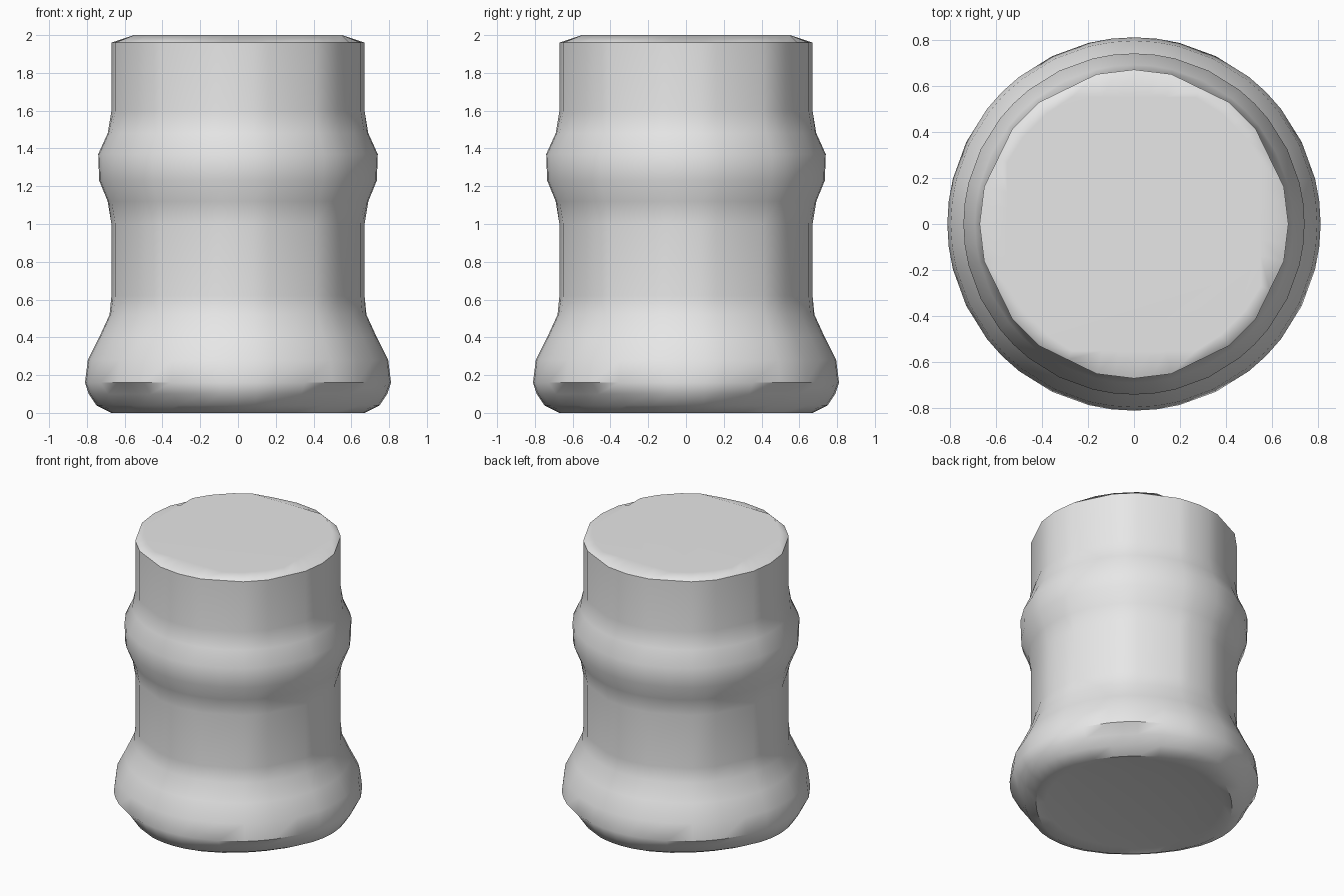
import bpy, bmesh
from math import sin, cos, radians

if "Cube" in bpy.data.objects:
    bpy.data.objects.remove(bpy.data.objects["Cube"])

# One grey material for the whole turned body
grey = bpy.data.materials.new("plain_grey")
grey.use_nodes = True
colour = (0.8, 0.8, 0.8, 1)
grey.diffuse_color = colour
bsdf = grey.node_tree.nodes["Principled BSDF"]
bsdf.inputs["Base Color"].default_value = colour
bsdf.inputs["Roughness"].default_value = 0.6

# Unevenly spaced corners of the straight walls, with a midpoint between each pair
corners = [q * 90 + a for q in range(4) for a in (0, 14, 38, 52, 76)]
angles = []
for a, b in zip(corners, corners[1:] + [360]):
    half = radians(b - a) / 2
    angles += [(radians(a), 1.0), (radians(a) + half, cos(half))]


def round_ring(r, t, flat):
    return r


def wall_ring(r, t, flat):
    return r * flat


def cut_ring(r, t, flat):
    """Circle pulled in on the diagonals."""
    return r * (1 - 0.05 * sin(2 * t) ** 2)


def octagon_ring(r, t, flat):
    c, s = abs(cos(t)), abs(sin(t))
    return r * min(1 / max(c, s), 1.56 / (c + s))


# Radius, height and ring shape, from the hollow underside up to the top
profile = [
    (0.35, 0.03, round_ring), (0.58, 0.015, round_ring),
    (0.67, 0.0, cut_ring), (0.75, 0.04, cut_ring), (0.79, 0.1, cut_ring),
    (0.81, 0.16, round_ring), (0.795, 0.28, round_ring),
    (0.735, 0.4, round_ring), (0.68, 0.52, round_ring),
    (0.67, 0.62, wall_ring), (0.67, 1.0, wall_ring),
    (0.69, 1.12, round_ring), (0.735, 1.23, round_ring),
    (0.74, 1.37, round_ring), (0.69, 1.48, round_ring),
    (0.67, 1.6, wall_ring), (0.67, 1.96, wall_ring),
    (0.55, 2.0, octagon_ring),
]

bm = bmesh.new()
rings = []
for r, z, shape in profile:
    ring = []
    for t, flat in angles:
        d = shape(r, t, flat)
        ring.append(bm.verts.new((d * cos(t), d * sin(t), z)))
    rings.append(ring)

n = len(angles)
for low, high in zip(rings, rings[1:]):
    for i in range(n):
        j = (i + 1) % n
        bm.faces.new((low[i], low[j], high[j], high[i]))

# Flat top and shallow hollow underside
bm.faces.new(rings[-1])
centre = bm.verts.new((0, 0, 0.04))
for i in range(n):
    bm.faces.new((centre, rings[0][(i + 1) % n], rings[0][i]))
bmesh.ops.recalc_face_normals(bm, faces=bm.faces)

mesh = bpy.data.meshes.new("turned_body")
bm.to_mesh(mesh)
bm.free()
mesh.materials.append(grey)
body = bpy.data.objects.new("turned_body", mesh)
bpy.context.collection.objects.link(body)

bpy.ops.object.select_all(action='DESELECT')
body.select_set(True)
bpy.context.view_layer.objects.active = body
bpy.ops.object.shade_smooth_by_angle(angle=radians(40))
weighted = body.modifiers.new("even_shading", 'WEIGHTED_NORMAL')
weighted.keep_sharp = True
